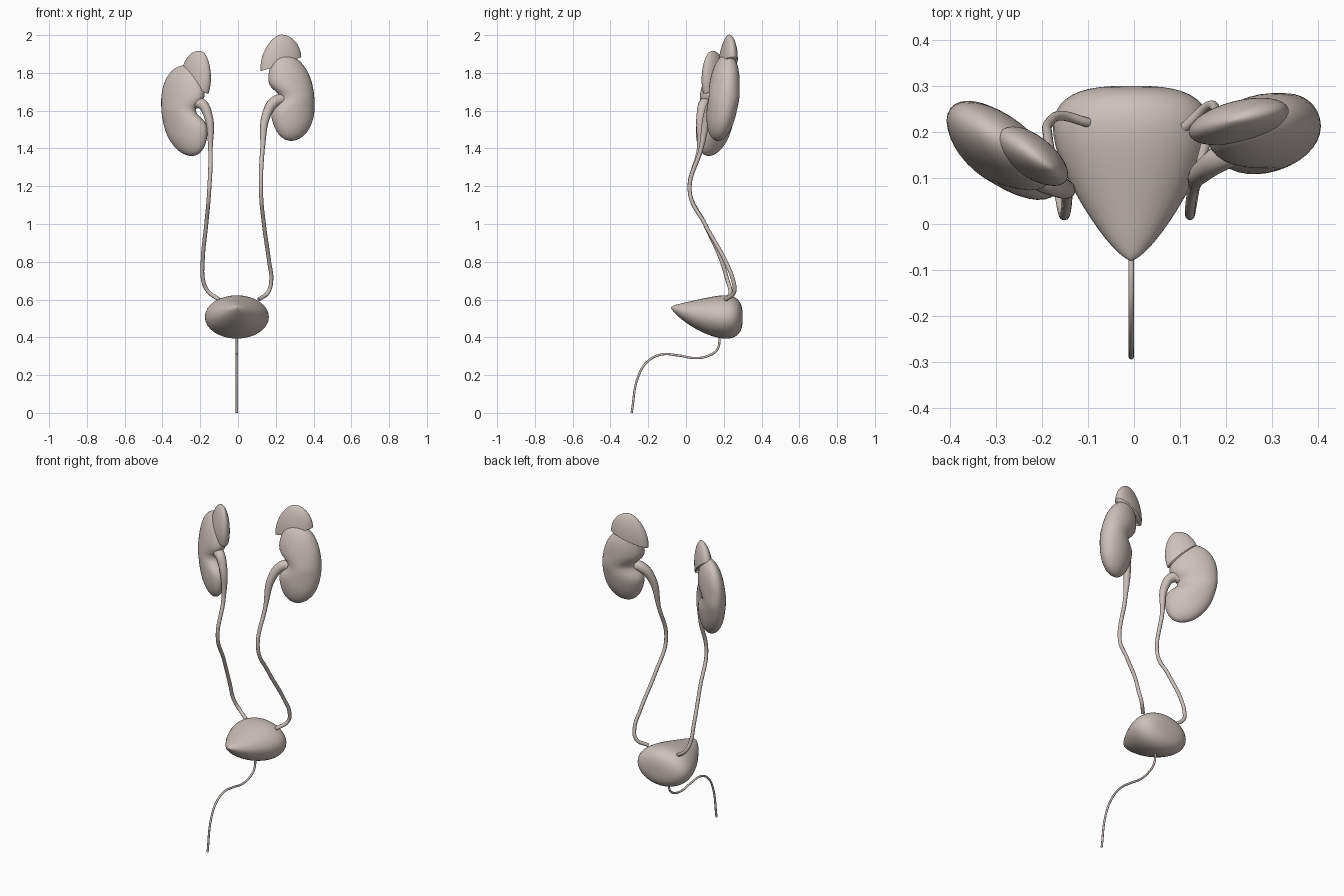
import bpy, bmesh, math
from mathutils import Vector

cube = bpy.data.objects.get("Cube")
if cube:
    bpy.data.objects.remove(cube, do_unlink=True)

# One shared tissue colour
COLOUR = (0.6, 0.53, 0.5, 1)
tissue = bpy.data.materials.new("pale_tissue")
tissue.use_nodes = True
tissue.diffuse_color = COLOUR
shader = next(n for n in tissue.node_tree.nodes if n.type == 'BSDF_PRINCIPLED')
shader.inputs["Base Color"].default_value = COLOUR


def add_object(name, data):
    data.materials.append(tissue)
    obj = bpy.data.objects.new(name, data)
    bpy.context.collection.objects.link(obj)


def loft(name, section, steps=32, sides=32):
    """Skin elliptical rings; section(t) gives centre, half-width and half-depth vectors."""
    bm = bmesh.new()
    rings = []
    for i in range(steps):
        # Rings crowd together towards both ends so that the ends stay round
        t = (1 - math.cos(math.pi * (i + 0.3) / steps)) / 2
        centre, across, depth = section(t)
        angles = [2 * math.pi * k / sides for k in range(sides)]
        rings.append([bm.verts.new(centre + across * math.cos(a) + depth * math.sin(a))
                      for a in angles])
    for lower, upper in zip(rings, rings[1:]):
        for k in range(sides):
            bm.faces.new((lower[k - 1], lower[k], upper[k], upper[k - 1]))
    bm.faces.new(rings[0])
    bm.faces.new(rings[-1])
    bmesh.ops.recalc_face_normals(bm, faces=bm.faces)
    for face in bm.faces:
        face.smooth = True
    mesh = bpy.data.meshes.new(name)
    bm.to_mesh(mesh)
    bm.free()
    add_object(name, mesh)


def kidney(name, side, centre, half_height, slope, tilt):
    """Bean: an ellipsoid bowed outwards, with a notch on its inner side."""
    width, thickness, bow, notch, lean = 0.12, 0.08, 0.02, 0.06, -0.08

    def section(t):
        s = 2 * t - 1
        full = math.sqrt(1 - abs(s) ** 2.5)
        dent = notch * math.exp(-(s / 0.2) ** 2)
        rise = s * half_height
        shift = side * (bow * (1 - s * s) + dent / 2) + lean * rise
        half = width * full - dent / 2
        middle = centre + Vector((shift, slope * shift + tilt * rise, rise))
        return middle, Vector((half, slope * half, 0)), Vector((0, thickness * full, 0))

    loft(name, section)


def adrenal_gland(name, start, end, apex):
    """Thin dome rising from a slanting base line to an apex."""
    base = (start + end) / 2
    half = (end - start) / 2
    depth = Vector((-half.y, half.x, 0)).normalized() * 0.045

    def section(t):
        full = (1 - t * t) ** 0.6
        return base.lerp(apex, t), half * full, depth * full

    loft(name, section)


def bladder_section(t):
    """Teardrop pointing forwards, blunt at the back."""
    full = t ** 0.7 * (1 - t ** 4) ** 0.35
    centre = Vector((MIDDLE, -0.08 + 0.38 * t, 0.507 + 0.05 * (1 - t) ** 3))
    return centre, Vector((0.237 * full, 0, 0)), Vector((0, 0, 0.16 * full))


def tube(name, points, radius):
    """Smooth round duct; radius(z) sets its thickness."""
    curve = bpy.data.curves.new(name, 'CURVE')
    curve.dimensions = '3D'
    curve.bevel_depth = 1
    curve.use_fill_caps = True
    spline = curve.splines.new('BEZIER')
    spline.bezier_points.add(len(points) - 1)
    for knot, co in zip(spline.bezier_points, points):
        knot.co = co
        knot.radius = radius(co[2])
        knot.handle_left_type = knot.handle_right_type = 'AUTO'
    add_object(name, curve)


def ureter_radius(z):
    """Wide funnel at the kidney, narrowing to an even duct below."""
    funnel = min(max((z - 1.35) / 0.3, 0), 1)
    return 0.0105 + 0.02 * funnel ** 1.5


# Kidneys, each turned and tilted a little differently
kidney("left_kidney", 1, Vector((0.264, 0.193, 1.67)), 0.23, 0.17, 0.12)
kidney("right_kidney", -1, Vector((-0.265, 0.15, 1.6)), 0.24, -0.5, 0.08)

# Adrenal glands capping the kidneys
adrenal_gland("left_adrenal_gland", Vector((0.12, 0.195, 1.81)),
              Vector((0.335, 0.25, 1.885)), Vector((0.215, 0.225, 2)))
adrenal_gland("right_adrenal_gland", Vector((-0.29, 0.2, 1.83)),
              Vector((-0.16, 0.1, 1.69)), Vector((-0.18, 0.12, 1.905)))

# Ureters from the kidney notches down to the back of the bladder
tube("left_ureter",
     [(0.25, 0.17, 1.66), (0.2, 0.15, 1.65), (0.155, 0.12, 1.59), (0.13, 0.08, 1.4),
      (0.122, 0.02, 1.17), (0.137, 0.1, 1), (0.165, 0.21, 0.8), (0.176, 0.25, 0.7),
      (0.16, 0.255, 0.64), (0.11, 0.21, 0.6)], ureter_radius)
tube("right_ureter",
     [(-0.25, 0.13, 1.63), (-0.2, 0.1, 1.64), (-0.16, 0.08, 1.58), (-0.146, 0.07, 1.4),
      (-0.153, 0.02, 1.17), (-0.168, 0.1, 1), (-0.187, 0.19, 0.8), (-0.184, 0.22, 0.7),
      (-0.16, 0.235, 0.645), (-0.1, 0.22, 0.6)], ureter_radius)

# Bladder, just off centre, with the urethra sweeping forward and down from it
MIDDLE = -0.006
loft("bladder", bladder_section)
urethra = [(0.18, 0.41), (0.165, 0.335), (0.12, 0.303), (0.05, 0.29), (-0.04, 0.304),
           (-0.13, 0.309), (-0.2, 0.275), (-0.25, 0.2), (-0.288, 0)]
tube("urethra", [(MIDDLE, y, z) for y, z in urethra], lambda z: 0.006)
